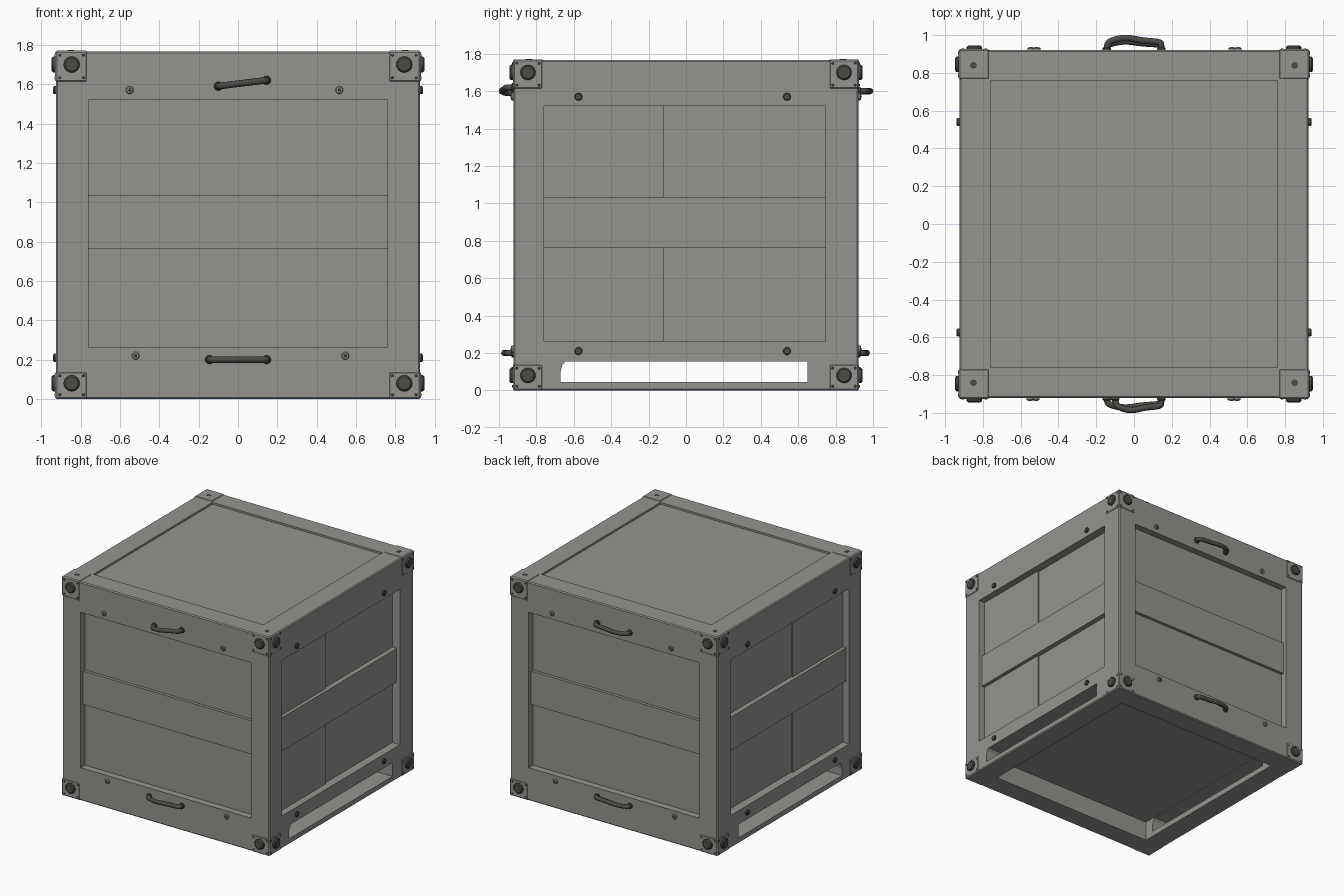
import bpy, bmesh, math
from mathutils import Vector

if "Cube" in bpy.data.objects:
    bpy.data.objects.remove(bpy.data.objects["Cube"])


def material(name, rgb):
    m = bpy.data.materials.new(name)
    m.diffuse_color = (*rgb, 1)
    m.use_nodes = True
    m.node_tree.nodes["Principled BSDF"].inputs["Base Color"].default_value = m.diffuse_color
    return m


GREY = material("worn grey", (0.30, 0.295, 0.275))
DARK = material("dark metal", (0.07, 0.07, 0.063))


def finish(name, bm, mat):
    bmesh.ops.recalc_face_normals(bm, faces=bm.faces)
    me = bpy.data.meshes.new(name)
    bm.to_mesh(me)
    bm.free()
    ob = bpy.data.objects.new(name, me)
    bpy.context.collection.objects.link(ob)
    me.materials.append(mat)
    return ob


def box(name, lo, hi, mat=GREY, bevel=0.0):
    bm = bmesh.new()
    bmesh.ops.create_cube(bm, size=1)
    lo, hi = Vector(lo), Vector(hi)
    for v in bm.verts:
        v.co = Vector([(lo[i] + hi[i]) / 2 + v.co[i] * (hi[i] - lo[i]) for i in range(3)])
    if bevel:
        bmesh.ops.bevel(bm, geom=bm.edges[:], offset=bevel, segments=1, affect='EDGES')
    return finish(name, bm, mat)


def prism_x(name, profile, x0, x1, mat=GREY):
    """Extrude a y/z outline along x."""
    bm = bmesh.new()
    f = bm.faces.new([bm.verts.new((x0, y, z)) for y, z in profile])
    new = bmesh.ops.extrude_face_region(bm, geom=[f])["geom"]
    bmesh.ops.translate(bm, vec=(x1 - x0, 0, 0),
                        verts=[g for g in new if isinstance(g, bmesh.types.BMVert)])
    return finish(name, bm, mat)


def stud(name, pos, normal, r, h, mat=DARK, sides=16):
    """Round bolt head with a chamfered rim, sitting on a surface."""
    bm = bmesh.new()
    for radius, za, zb, r2 in ((r, -0.01, h * 0.6, r), (r, h * 0.6, h, r * 0.8)):
        bmesh.ops.create_cone(bm, cap_ends=True, segments=sides, radius1=radius, radius2=r2,
                              depth=zb - za)
        bmesh.ops.translate(bm, vec=(0, 0, (za + zb) / 2), verts=bm.verts[-2 * sides:])
    rot = Vector((0, 0, 1)).rotation_difference(Vector(normal)).to_matrix().to_4x4()
    bm.transform(rot)
    bmesh.ops.translate(bm, vec=pos, verts=bm.verts)
    return finish(name, bm, mat)


def cut(target, cutter):
    m = target.modifiers.new("cut", 'BOOLEAN')
    m.operation, m.solver, m.object = 'DIFFERENCE', 'EXACT', cutter
    bpy.context.view_layer.objects.active = target
    bpy.ops.object.modifier_apply(modifier=m.name)
    bpy.data.objects.remove(cutter)


X, Y, Z = 0.925, 0.922, 1.766       # body half width, half depth, height
A, ZL, ZH = 0.76, 0.265, 1.52       # opening half width, bottom, top

# Crate body with recessed panels, hollow underside and lift slots
body = box("crate_body", (-X, -Y, 0), (X, Y, Z), bevel=0.008)
for s in (-1, 1):
    cut(body, box("c", (-A, min(s * (Y - 0.055), s * 1.1), ZL),
                  (A, max(s * (Y - 0.055), s * 1.1), ZH)))
    cut(body, box("c", (min(s * (X - 0.068), s * 1.1), -A, ZL),
                  (max(s * (X - 0.068), s * 1.1), 0.745, ZH)))
cut(body, box("c", (-A, -A, Z - 0.015), (A, A, 2)))
cut(body, box("c", (-0.75, -0.75, -0.2), (0.75, 0.75, 0.16)))
cut(body, prism_x("c", [(-0.67, 0.045), (0.65, 0.045), (0.65, 0.155), (-0.645, 0.155),
                        (-0.662, 0.135), (-0.67, 0.10)], -1.2, 1.2))

# Middle slats and side boards
for s, side in ((-1, "front"), (1, "back")):
    ya, yb = sorted((s * 0.80, s * (Y - 0.03)))
    box(side + "_slat", (-A - 0.005, ya, 0.765), (A + 0.005, yb, 1.035))
for s, side in ((-1, "left"), (1, "right")):
    xa, xb = sorted((s * 0.80, s * (X - 0.028)))
    box(side + "_slat", (xa, -A - 0.005, 0.765), (xb, 0.75, 1.035))
    xa, xb = sorted((s * 0.80, s * (X - 0.056)))
    box(side + "_board", (xa, -A - 0.005, ZL - 0.005), (xb, -0.12, ZH + 0.005))

# Corner blocks with large bolts and small rivets
P = 0.004
for sx in (-1, 1):
    for sy in (-1, 1):
        for zlo, zhi, zc, lvl in ((1.61, 1.77, 1.70, "upper"), (0.0, 0.14, 0.08, "lower")):
            xa, xb = sorted((sx * 0.765, sx * (X + P)))
            ya, yb = sorted((sy * 0.765, sy * (Y + P)))
            box(lvl + "_corner_block", (xa, ya, zlo), (xb, yb, zhi), bevel=0.008)
            stud(lvl + "_corner_bolt", (sx * 0.845, sy * (Y + P), zc), (0, sy, 0), 0.041, 0.018)
            stud(lvl + "_corner_bolt", (sx * (X + P), sy * 0.845, zc), (sx, 0, 0), 0.041, 0.018)
            for u in (0.785, 0.905):
                for z in (zlo + 0.022, zhi - 0.022):
                    stud("rivet", (sx * u, sy * (Y + P), z), (0, sy, 0), 0.007, 0.003, sides=8)
                    stud("rivet", (sx * (X + P), sy * u, z), (sx, 0, 0), 0.007, 0.003, sides=8)
        # Bolts on the lid corners
        stud("lid_bolt", (sx * 0.85, sy * 0.84, 1.77), (0, 0, 1), 0.018, 0.003, sides=8)
        stud("lid_rivet", (sx * 0.785, sy * 0.78, Z), (0, 0, 1), 0.012, 0.003, sides=8)

# Frame bolts on all four sides
for s in (-1, 1):
    for u, z in ((-0.55, 1.57), (0.515, 1.57), (-0.52, 0.22), (0.545, 0.22)):
        stud("frame_bolt", (s * -u, s * Y, z), (0, s, 0), 0.02, 0.013, GREY, 12)
        stud("frame_bolt_core", (s * -u, s * (Y + 0.012), z), (0, s, 0), 0.008, 0.003, DARK, 8)
    for y in (-0.575, 0.54):
        for z in (0.21, 1.57):
            stud("side_bolt", (s * X, y, z), (s, 0, 0), 0.021, 0.014, DARK, 12)


# Bent pull handles
def handle(name, s, x0, x1, z0, z1, reach):
    cu = bpy.data.curves.new(name, 'CURVE')
    cu.dimensions = '3D'
    cu.bevel_depth, cu.bevel_resolution, cu.use_fill_caps = 0.017, 2, True
    sp = cu.splines.new('NURBS')
    pts = [(0, 0), (0, 0.6), (0.12, 0.85), (0.35, 1.05), (0.65, 0.8), (0.97, 0.72), (1, 0.5), (1, 0)]
    sp.points.add(len(pts) - 1)
    for p, (t, d) in zip(sp.points, pts):
        p.co = (x0 + (x1 - x0) * t, s * (Y - 0.01 + reach * d), z0 + (z1 - z0) * t, 1)
    sp.order_u, sp.use_endpoint_u, sp.resolution_u = 3, True, 5
    ob = bpy.data.objects.new(name, cu)
    bpy.context.collection.objects.link(ob)
    cu.materials.append(DARK)
    bpy.ops.object.select_all(action='DESELECT')
    ob.select_set(True)
    bpy.context.view_layer.objects.active = ob
    bpy.ops.object.convert(target='MESH')
    bpy.ops.object.shade_smooth_by_angle(angle=math.radians(50))
    for x, z in ((x0, z0), (x1, z1)):
        stud(name + "_foot", (x, s * Y, z), (0, s, 0), 0.023, 0.012, DARK, 12)


handle("front_upper_handle", -1, -0.10, 0.145, 1.59, 1.62, 0.073)
handle("front_lower_handle", -1, -0.145, 0.145, 0.20, 0.20, 0.06)
handle("back_upper_handle", 1, -0.145, 0.145, 1.60, 1.60, 0.073)
handle("back_lower_handle", 1, -0.145, 0.145, 0.20, 0.20, 0.055)
